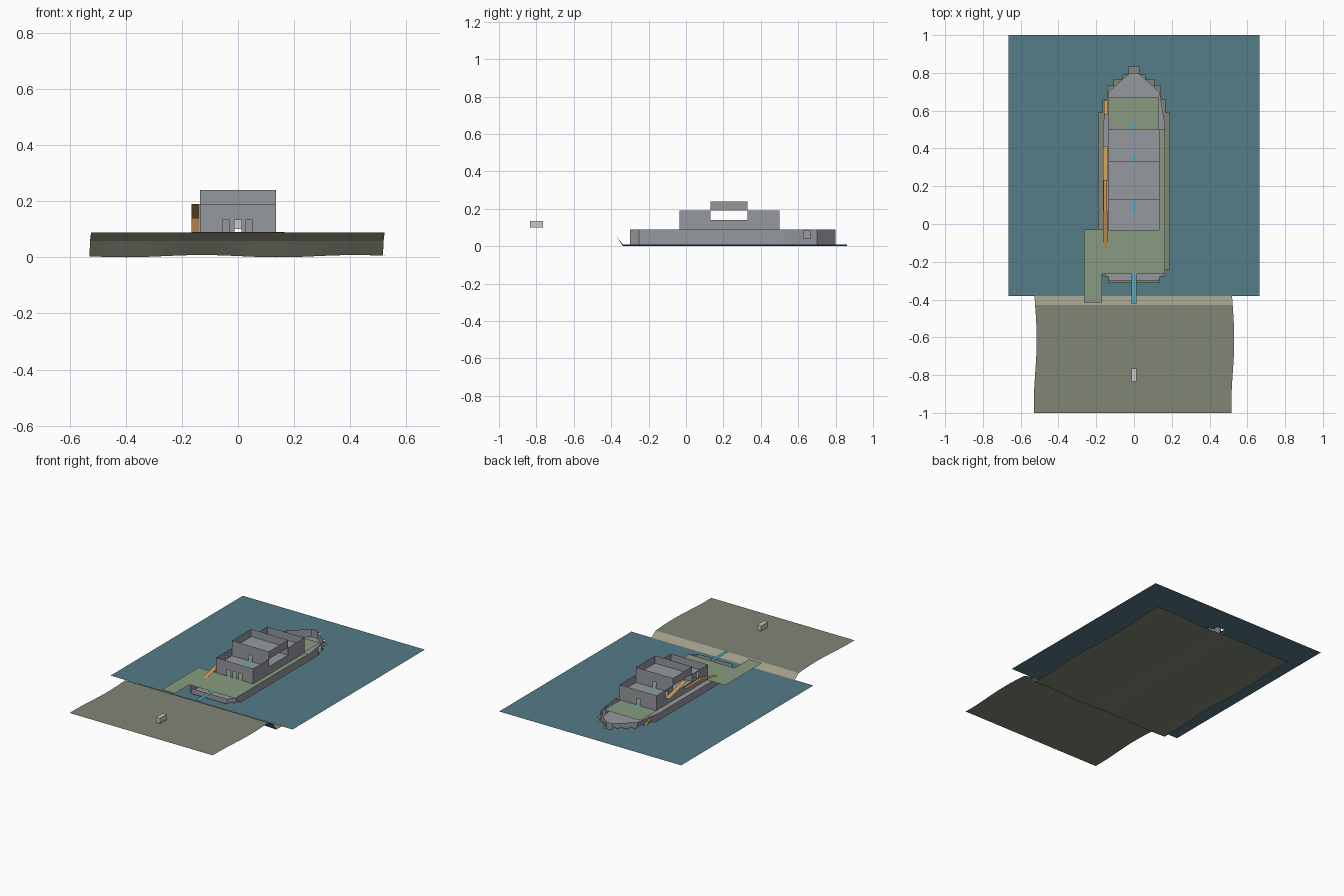
import bpy, math

if "Cube" in bpy.data.objects:
    bpy.data.objects.remove(bpy.data.objects["Cube"])


def material(name, rgb):
    m = bpy.data.materials.new(name)
    m.diffuse_color = (*rgb, 1)
    m.use_nodes = True
    m.node_tree.nodes["Principled BSDF"].inputs["Base Color"].default_value = m.diffuse_color
    return m


WATER = material("water_blue", (0.09, 0.20, 0.25))
LAND = material("land_olive", (0.22, 0.24, 0.18))
SAND = material("sand", (0.35, 0.34, 0.24))
DECK = material("deck_green", (0.25, 0.33, 0.22))
RAMP = material("ramp_orange", (0.60, 0.32, 0.09))
PATH = material("path_blue", (0.10, 0.40, 0.50))
STEEL = material("steel_grey", (0.30, 0.32, 0.35))


def mesh(name, verts, faces, mat=None):
    me = bpy.data.meshes.new(name)
    me.from_pydata(verts, [], faces)
    ob = bpy.data.objects.new(name, me)
    bpy.context.collection.objects.link(ob)
    if mat:
        me.materials.append(mat)
    return ob


def sheets(name, rects, z, mat=None):
    """Flat horizontal rectangles (x0, x1, y0, y1) joined in one object."""
    v, f = [], []
    for x0, x1, y0, y1 in rects:
        n = len(v)
        v += [(x0, y0, z), (x1, y0, z), (x1, y1, z), (x0, y1, z)]
        f.append((n, n + 1, n + 2, n + 3))
    return mesh(name, v, f, mat)


def wall(name, p, q, z0, z1, holes=(), mat=STEEL):
    """Upright sheet from p to q; holes are (start, end, bottom, top) along its length."""
    length = math.dist(p, q)
    v, f = [], []

    def panel(a, b, lo, hi):
        if b - a < 1e-5 or hi - lo < 1e-5:
            return
        n = len(v)
        for s, z in ((a, lo), (b, lo), (b, hi), (a, hi)):
            t = s / length
            v.append((p[0] + (q[0] - p[0]) * t, p[1] + (q[1] - p[1]) * t, z))
        f.append((n, n + 1, n + 2, n + 3))

    pos = 0
    for a, b, lo, hi in sorted(holes):
        panel(pos, a, z0, z1)
        panel(a, b, z0, lo)
        panel(a, b, hi, z1)
        pos = b
    panel(pos, length, z0, z1)
    return mesh(name, v, f, mat)


def ramp(name, x0, x1, y0, za, y1, zb, mat=RAMP):
    return mesh(name, [(x0, y0, za), (x1, y0, za), (x1, y1, zb), (x0, y1, zb)], [(0, 1, 2, 3)], mat)


# Terrain: beach, shore slope and gently wavy seabed
rows = [(-1 + 0.57 * i / 8, 0.088) for i in range(9)]
rows += [(-0.375, 0.058), (-0.337, 0.008)]
rows += [(-0.337 + 1.197 * i / 10, 0.008) for i in range(1, 11)]
COLS = 24
verts, faces = [], []
for y, z in rows:
    for i in range(COLS + 1):
        u = 2 * i / COLS - 1
        x = 0.523 * u + 0.008 * math.sin(9 * y + 0.8)
        wave = 0.004 * math.sin(11.5 * x + 6.2 + 1.57 * 2) if z < 0.05 else 0
        verts.append((x, y, z + wave - (0.003 if z < 0.05 else 0)))
for r in range(len(rows) - 1):
    for c in range(COLS):
        a = r * (COLS + 1) + c
        faces.append((a, a + 1, a + COLS + 2, a + COLS + 1))
low = min(p[2] for p in verts)
verts = [(x, y, z - low if z < 0.05 else z) for x, y, z in verts]
terrain = mesh("terrain", verts, faces, LAND)
terrain.data.materials.append(SAND)
for k in range(8 * COLS, 9 * COLS):
    terrain.data.polygons[k].material_index = 1

# Water sheet with a stepped opening around the hull
steps = [(-0.31, 0.135), (-0.275, 0.165), (-0.24, 0.187), (0.59, 0.165), (0.66, 0.14),
         (0.73, 0.105), (0.765, 0.057), (0.79, 0.028), (0.83, 0)]
W = 0.665
rects = [(-W, W, -0.38, -0.31), (-W, W, 0.83, 1)]
for (y0, h), (y1, _) in zip(steps, steps[1:]):
    rects += [(-W, -h, y0, y1), (h, W, y0, y1)]
sheets("water", rects, 0.062, WATER)

# Hull: side sheets around a faceted plan, with a lower floor
half = [(0.13, -0.30), (0.165, -0.25), (0.165, 0.52), (0.135, 0.70), (0.022, 0.80)]
plan = half + [(-x, y) for x, y in reversed(half)]
for i, p in enumerate(plan):
    q = plan[(i + 1) % len(plan)]
    holes = [(0.11, 0.147, 0.04, 0.08)] if i == 2 else []
    wall("hull_side", p, q, 0.01, 0.09, holes)
mesh("hull_floor", [(x, y, 0.04) for x, y in plan], [range(len(plan))], STEEL)

# Main deck and the landing pier
sheets("main_deck", [(-0.265, 0.165, -0.265, -0.03), (-0.135, 0.13, -0.03, 0.67),
                     (0.13, 0.165, -0.03, 0.50)], 0.09, DECK)
sheets("pier", [(-0.265, -0.17, -0.415, -0.265)], 0.09, DECK)

# Superstructure: outer walls, cross walls and floors, open at the top
H = 0.135
doors = [(H + c - 0.0125, H + c + 0.0125, 0.09, 0.133) for c in (-0.042, 0, 0.04)]
centre_door = (H - 0.0125, H + 0.0125, 0.14, 0.18)
wall("front_wall", (-H, -0.035), (H, -0.035), 0.09, 0.19, doors)
wall("rear_wall", (-H, 0.50), (H, 0.50), 0.09, 0.19, [doors[1]])
wall("front_cross_wall", (-H, 0.13), (H, 0.13), 0.14, 0.24, [centre_door])
wall("rear_cross_wall", (-H, 0.33), (H, 0.33), 0.14, 0.24, [centre_door])
for side in (-1, 1):
    x = side * H
    cut = [(0.095, 0.12, 0.14, 0.18), (0.43, 0.455, 0.14, 0.18)] if side < 0 else []
    wall("front_room_side", (x, -0.035), (x, 0.13), 0.09, 0.19, cut[:1])
    wall("middle_room_side", (x, 0.13), (x, 0.33), 0.09, 0.14)
    wall("bridge_side", (x, 0.13), (x, 0.33), 0.19, 0.24)
    wall("rear_room_side", (x, 0.33), (x, 0.50), 0.09, 0.19,
         [(0.05, 0.075, 0.14, 0.18)] if side < 0 else [])
sheets("upper_floor", [(-H, H, -0.035, 0.13), (-H, H, 0.13, 0.33), (-H, H, 0.33, 0.50)], 0.14, STEEL)
sheets("bridge_floor", [(-H, H, 0.13, 0.33)], 0.19, STEEL)

# Ramps and walkway along the left side
ramp("lower_ramp", -0.165, -0.137, -0.13, 0.09, 0.07, 0.14)
ramp("side_walkway", -0.162, -0.142, 0.07, 0.14, 0.23, 0.14)
ramp("upper_ramp", -0.165, -0.137, 0.23, 0.19, 0.41, 0.14)
ramp("hold_ramp", -0.160, -0.137, 0.58, 0.09, 0.655, 0.045)

# Blue gangway and door thresholds
sheets("gangway", [(-0.012, 0.012, -0.42, -0.265)], 0.092, PATH)
sheets("threshold", [(-0.01, 0.01, 0.06, 0.16), (-0.01, 0.01, 0.30, 0.36)], 0.142, PATH)
sheets("rear_threshold", [(-0.01, 0.01, 0.47, 0.53)], 0.092, PATH)

# Marker block on the beach
bpy.ops.mesh.primitive_cube_add(size=1, location=(0, -0.80, 0.1175))
marker = bpy.context.object
marker.name = "beach_marker"
marker.scale = (0.028, 0.07, 0.034)
